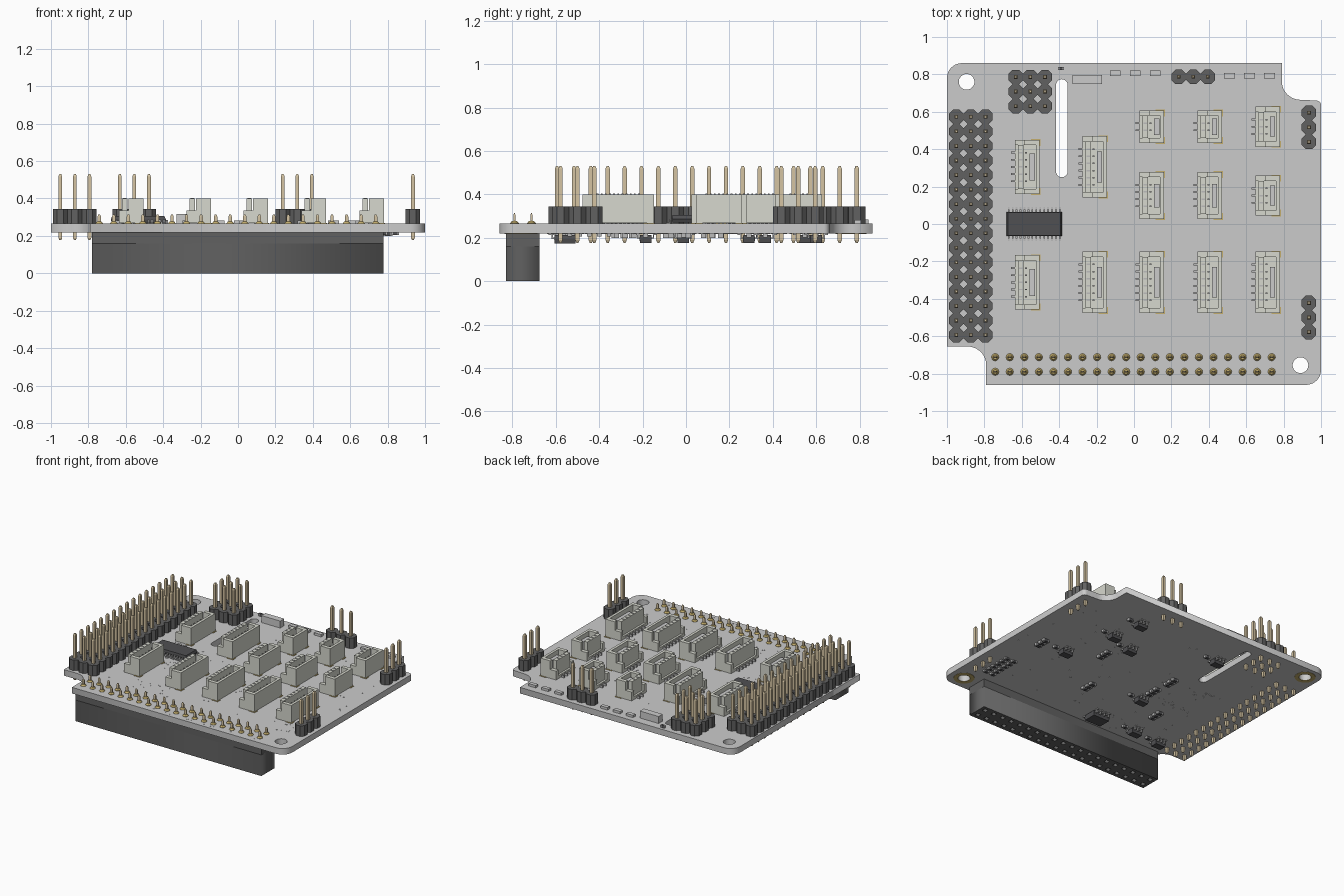
import bpy, bmesh, random
from math import sin, cos, radians, pi

if "Cube" in bpy.data.objects:
    bpy.data.objects.remove(bpy.data.objects["Cube"])

random.seed(4)
BOT, TOP, PITCH = 0.219, 0.265, 0.0778


def mat(name, r, g, b):
    m = bpy.data.materials.new(name)
    m.diffuse_color = (r, g, b, 1)
    m.use_nodes = True
    m.node_tree.nodes["Principled BSDF"].inputs["Base Color"].default_value = m.diffuse_color
    return m


BLACK = mat("black_plastic", 0.12, 0.12, 0.12)
CHIP = mat("chip_black", 0.08, 0.08, 0.085)
CREAM = mat("cream_plastic", 0.68, 0.69, 0.62)
GOLD = mat("gold", 0.55, 0.42, 0.15)
PIN = mat("pin_metal", 0.66, 0.55, 0.36)
SILVER = mat("solder_metal", 0.5, 0.5, 0.5)
GREY = mat("light_grey", 0.55, 0.55, 0.53)
WHITE = mat("via_white", 0.85, 0.85, 0.85)


def finish(name, bm, material=None):
    me = bpy.data.meshes.new(name)
    bmesh.ops.recalc_face_normals(bm, faces=bm.faces)
    bm.to_mesh(me)
    bm.free()
    ob = bpy.data.objects.new(name, me)
    bpy.context.collection.objects.link(ob)
    if material:
        me.materials.append(material)
    return ob


def loft(bm, rings):
    """Closed solid through rings of (x, y, z) points."""
    vs = [[bm.verts.new(p) for p in r] for r in rings]
    n = len(vs[0])
    for a, b in zip(vs, vs[1:]):
        for i in range(n):
            bm.faces.new((a[i], a[(i + 1) % n], b[(i + 1) % n], b[i]))
    bm.faces.new(vs[0][::-1])
    bm.faces.new(vs[-1])


def prism(bm, pts, z0, z1):
    loft(bm, [[(x, y, z) for x, y in pts] for z in (z0, z1)])


def box(bm, x0, x1, y0, y1, z0, z1):
    prism(bm, [(x0, y0), (x1, y0), (x1, y1), (x0, y1)], z0, z1)


def pin(bm, x, y, wx, wy, z0, z1):
    rings = []
    for z, s in ((z0, .5), (z0 + .012, 1), (z1 - .012, 1), (z1, .5)):
        a, b = wx * s / 2, wy * s / 2
        rings.append([(x - a, y - b, z), (x + a, y - b, z), (x + a, y + b, z), (x - a, y + b, z)])
    loft(bm, rings)


def arc(cx, cy, r, a0, a1, n=10):
    ts = [radians(a0 + (a1 - a0) * i / n) for i in range(n + 1)]
    return [(cx + r * cos(t), cy + r * sin(t)) for t in ts]


def circle(cx, cy, r, n=24):
    return arc(cx, cy, r, 0, 360, n)[:-1]


def plate(name, loops, z0, z1, material=None):
    """Extruded outline; loops after the first are holes."""
    cu = bpy.data.curves.new(name, 'CURVE')
    cu.dimensions, cu.fill_mode, cu.extrude = '2D', 'BOTH', (z1 - z0) / 2
    for pts in loops:
        sp = cu.splines.new('POLY')
        sp.points.add(len(pts) - 1)
        for p, (x, y) in zip(sp.points, pts):
            p.co = (x, y, 0, 1)
        sp.use_cyclic_u = True
    tmp = bpy.data.objects.new(name + "_curve", cu)
    bpy.context.collection.objects.link(tmp)
    me = bpy.data.meshes.new_from_object(tmp.evaluated_get(bpy.context.evaluated_depsgraph_get()))
    bpy.data.objects.remove(tmp)
    ob = bpy.data.objects.new(name, me)
    bpy.context.collection.objects.link(ob)
    ob.location.z = (z0 + z1) / 2
    me.materials.clear()
    if material:
        me.materials.append(material)
    return ob


# circuit board with notched corners, slot and mounting holes
outline = (arc(.92, -.78, .08, -90, 0) + arc(.975, .635, .025, 0, 90, 5) + arc(.89, .764, .1, 270, 180)
           + [(.79, .86)] + arc(-.92, .78, .08, 90, 180) + [(-1, -.655)]
           + arc(-.89, -.755, .1, 90, 0) + [(-.79, -.86)])
slot = arc(-.386, .743, .031, 0, 180) + arc(-.386, .281, .031, 180, 360)
MOUNTS = [(-.895, .76), (.89, -.755)]
plate("circuit_board", [outline, slot] + [circle(x, y, .042) for x, y in MOUNTS], BOT, TOP)
for x, y in MOUNTS:
    plate("mount_ring", [circle(x, y, .072), circle(x, y, .042)], BOT - .002, BOT, GOLD)

# pin headers: first pin x, y, columns, rows
HEADERS = [(-.95, -.594, 3, 16), (-.632, .63, 3, 3), (.239, .787, 3, 1), (.935, .439, 1, 3), (.935, -.578, 1, 3)]
for hx, hy, nx, ny in HEADERS:
    blocks, pins = bmesh.new(), bmesh.new()
    h, c = PITCH / 2, .022
    for i in range(nx):
        for j in range(ny):
            x, y = hx + i * PITCH, hy + j * PITCH
            k = h - c
            prism(blocks, [(x - k, y - h), (x + k, y - h), (x + h, y - k), (x + h, y + k),
                           (x + k, y + h), (x - k, y + h), (x - h, y + k), (x - h, y - k)], TOP, .345)
            pin(pins, x, y, .02, .02, .177, .53)
    finish("header_block", blocks, BLACK)
    finish("header_pins", pins, PIN)

# long socket underneath with its contacts coming through the board
cells = [(-.742 + i * PITCH, y) for i in range(20) for y in (-.712, -.79)]
rect = [(-.78, -.83), (.777, -.83), (.777, -.675), (-.78, -.675)]
holes = [[(x + a * .015, y + b * .015) for a, b in ((-1, -1), (1, -1), (1, 1), (-1, 1))] for x, y in cells]
plate("socket_body", [rect] + holes, 0, .16, BLACK)
bm = bmesh.new()
prism(bm, rect, .16, BOT)
finish("socket_top", bm, BLACK)
pads, tails = bmesh.new(), bmesh.new()
for x, y in cells:
    loft(pads, [[(px, py, z) for px, py in circle(x, y, r, 12)]
                for r, z in ((.02, TOP - .001), (.02, TOP + .002), (.012, TOP + .012))])
    pin(tails, x, y, .018, .009, .25, .315)
finish("socket_pads", pads, GOLD)
finish("socket_tails", tails, PIN)

# cable connectors: centre x, centre y, number of contacts
CONNECTORS = [(-.57, .305, 5), (-.57, -.312, 5), (-.21, .305, 6), (-.21, -.312, 6)]
for cx in (.095, .405, .715):
    CONNECTORS += [(cx, .152, 3 if cx > .7 else 4), (cx, .52, 3 if cx > .7 else 2), (cx, -.312, 6)]
for cx, cy, n in CONNECTORS:
    h = .0688 + (n - 1) * .0191
    shell, tongue, legs, feet = (bmesh.new() for _ in range(4))

    def b(bm, x0, x1, y0, y1, z0, z1):
        box(bm, cx + x0, cx + x1, cy + y0, cy + y1, z0, z1)

    b(shell, -.065, .065, -h, h, TOP + .003, .29)              # floor
    b(shell, -.05, -.02, -h + .028, h - .028, .29, .40)        # contact-side wall
    b(shell, .045, .065, -h + .028, h - .028, .29, .40)        # latch-side wall
    for s in (-1, 1):
        y0, y1 = sorted((s * h, s * (h - .028)))
        b(shell, -.065, .065, y0, y1, .29, .335)               # stepped end walls
        b(shell, -.015, .065, y0, y1, .335, .40)
        b(feet, .02, .071, y0 - .004, y1 + .004, TOP, TOP + .004)
    b(tongue, .012, .04, -h * .5, h * .5, .29, .37)
    for i in range(n):
        y = (i - (n - 1) / 2) * .0382
        b(legs, -.088, -.05, y - .005, y + .005, TOP, .282)
        b(legs, -.045, -.025, y - .004, y + .004, .395, .403)
        b(legs, -.012, -.002, y - .004, y + .004, .29, .36)
    finish("connector_shell", shell, CREAM)
    finish("connector_tongue", tongue, GREY)
    finish("connector_contacts", legs, SILVER)
    finish("connector_feet", feet, GOLD)


# chips with gull-wing legs along both y sides; d = +1 on top, -1 underneath
def chip(x, y, w, l, height, n, d):
    body, legs = bmesh.new(), bmesh.new()
    z = TOP if d > 0 else BOT
    rings = []
    for t, s in ((.15, .95), (.55, 1), (1, .95)):
        a, c = w / 2 * s, l / 2 * s
        rings.append([(x + p * a, y + q * c, z + d * t * height)
                      for p, q in ((-1, -1), (1, -1), (1, 1), (-1, 1))])
    loft(body, rings)
    step = w / n
    for i in range(n):
        px = x + (i - (n - 1) / 2) * step
        for s in (-1, 1):
            for r0, r1, t0, t1 in ((l / 2 - .01, l / 2 + .012, .4, .55), (l / 2 + .006, l / 2 + .012, 0, .55),
                                   (l / 2 + .006, l / 2 + .026, 0, .15)):
                y0, y1 = sorted((y + s * r0, y + s * r1))
                z0, z1 = sorted((z + d * t0 * height, z + d * t1 * height))
                box(legs, px - step * .22, px + step * .22, y0, y1, z0, z1)
    finish("chip_body", body, CHIP)
    finish("chip_legs", legs, SILVER)


chip(-.533, 0, .295, .13, .04, 14, 1)
UNDER = [(.60, -.013), (.48, .365), (.445, .60), (-.466, -.547), (-.69, -.565),
         (-.22, -.186), (-.284, .547), (.28, .29)]
for x, y in UNDER:
    chip(x, y, .085, .055, .042, 3, -1)
chip(-.136, -.557, .14, .1, .045, 4, -1)

# small passive parts
bodies, caps = bmesh.new(), bmesh.new()


def passive(x, y, l, w, z0, z1):
    box(bodies, x - l * .3, x + l * .3, y - w / 2, y + w / 2, z0, z1)
    for s in (-1, 1):
        x0, x1 = sorted((x + s * l * .3, x + s * l * .5))
        box(caps, x0, x1, y - w / 2, y + w / 2, z0, z1)


for x, y in [(.80, -.03), (.17, -.28), (-.218, -.054), (-.44, -.29), (-.228, .123), (.367, .12)]:
    for i in (-1, 0, 1):
        passive(x, y + i * .04, .05, .024, BOT - .02, BOT)
for i in range(6):
    for x in (.84, .78):
        passive(x, -.58 + i * .045, .04, .02, BOT - .014, BOT)
for x, y in UNDER:
    passive(x + .09, y, .04, .022, BOT - .018, BOT)
passive(-.39, .832, .03, .015, TOP, .285)
finish("passive_bodies", bodies, CHIP)
finish("passive_caps", caps, SILVER)

# indicator lamps and the small button block on the rear edge
bm = bmesh.new()
for x, y in [(-.1, .805), (.007, .805), (.114, .805), (.51, .792), (.617, .792), (.724, .792)]:
    box(bm, x - .029, x + .029, y - .015, y + .015, TOP, .283)
box(bm, -.328, -.17, .748, .796, TOP, .318)
finish("lamps_and_block", bm, GREY)

# plated via dots, scattered and clustered
bm = bmesh.new()
spots = [(random.uniform(-.72, .95), random.uniform(-.62, .62)) for _ in range(110)]
for cx, cy, rx, ry, n in [(-.53, .12, .15, .04, 24), (-.5, -.14, .15, .05, 30), (.82, -.55, .08, .07, 24),
                          (-.35, -.56, .15, .08, 20), (.28, .2, .04, .07, 12), (.0, -.825, .75, .004, 14)]:
    spots += [(cx + random.uniform(-rx, rx), cy + random.uniform(-ry, ry)) for _ in range(n)]
for x, y in spots:
    if not (-.43 < x < -.34 and .24 < y < .79):
        prism(bm, circle(x, y, .006, 8), BOT - .001, TOP + .001)
finish("vias", bm, WHITE)
